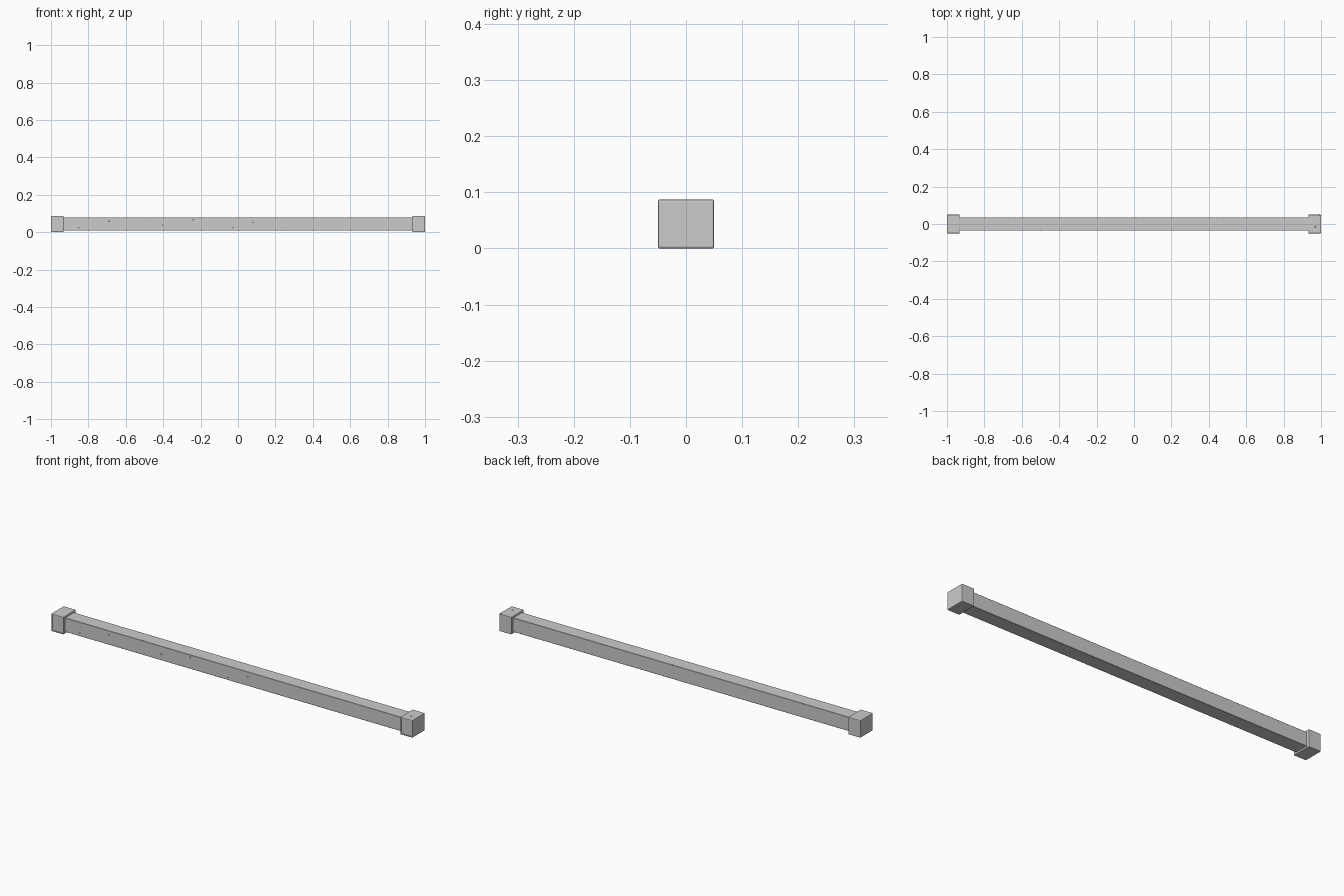
import bpy, bmesh
from mathutils import Matrix

if "Cube" in bpy.data.objects:
    bpy.data.objects.remove(bpy.data.objects["Cube"])

ZC = 0.0435


def box(name, lo, hi, bevel, segments=2):
    bm = bmesh.new()
    size = [h - l for l, h in zip(lo, hi)]
    mid = [(h + l) / 2 for l, h in zip(lo, hi)]
    bmesh.ops.create_cube(bm, size=1, matrix=Matrix.Translation(mid) @ Matrix.Diagonal((*size, 1)))
    # shallow recessed panel on the front of the end caps
    if "cap" in name:
        front = min(bm.faces, key=lambda f: f.calc_center_median().y)
        bmesh.ops.bevel(bm, geom=bm.edges[:], offset=bevel, segments=segments,
                        profile=0.5, affect='EDGES')
        front = min(bm.faces, key=lambda f: (round(f.calc_center_median().y, 5), -f.calc_area()))
        bmesh.ops.inset_region(bm, faces=[front], thickness=0.003)
        bmesh.ops.inset_region(bm, faces=[front], thickness=0.001, depth=-0.002)
    else:
        bmesh.ops.bevel(bm, geom=bm.edges[:], offset=bevel, segments=segments,
                        profile=0.5, affect='EDGES')
    mesh = bpy.data.meshes.new(name)
    bm.to_mesh(mesh)
    bm.free()
    ob = bpy.data.objects.new(name, mesh)
    bpy.context.collection.objects.link(ob)
    return ob


def cut(target, name, spots, radius):
    # small dents carved by spheres
    bm = bmesh.new()
    for p in spots:
        bmesh.ops.create_icosphere(bm, subdivisions=1, radius=radius,
                                   matrix=Matrix.Translation(p))
    mesh = bpy.data.meshes.new(name)
    bm.to_mesh(mesh)
    bm.free()
    cutter = bpy.data.objects.new(name, mesh)
    bpy.context.collection.objects.link(cutter)
    cutter.hide_render = True
    mod = target.modifiers.new("dents", 'BOOLEAN')
    mod.operation, mod.object, mod.solver = 'DIFFERENCE', cutter, 'EXACT'
    bpy.context.view_layer.objects.active = target
    bpy.ops.object.modifier_apply(modifier=mod.name)
    bpy.data.objects.remove(cutter)


# long square beam
H = 0.035
beam = box("beam", (-0.95, -H, ZC - H), (0.95, H, ZC + H), 0.001, 1)
spots = [(x, -H, ZC + H) for x in (-0.5, -0.15, 0.62)]
spots += [(x, H, ZC + H) for x in (-0.67, 0.05, 0.44)]
spots += [(0.25, -H, ZC - H)]
spots += [(x, -H - 0.001, z) for x, z in ((-0.85, 0.025), (-0.69, 0.06), (-0.4, 0.038),
                                          (-0.24, 0.066), (-0.03, 0.022), (0.08, 0.055))]
cut(beam, "beam_dents", spots, 0.004)

# square end caps
for side, name in ((-1, "left_end_cap"), (1, "right_end_cap")):
    xs = sorted((side * 0.932, side * 1.0))
    cap = box(name, (xs[0], -0.05, 0), (xs[1], 0.05, 0.087), 0.003)
    if side > 0:
        cut(cap, "cap_dents", [(0.992, 0.047, 0.085), (0.97, -0.015, 0.088)], 0.004)
